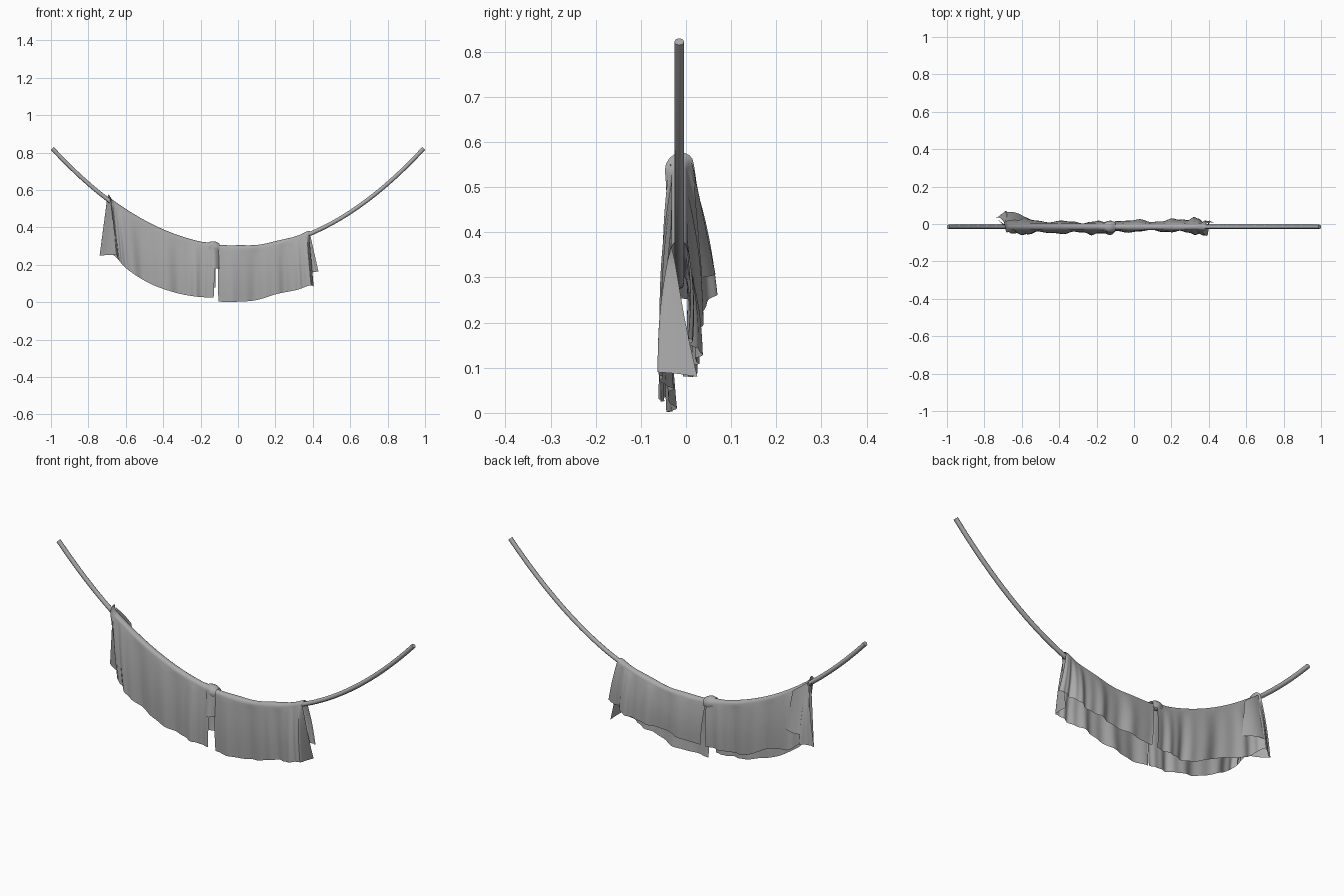
import bpy, math
from mathutils import Vector

cube = bpy.data.objects.get("Cube")
if cube:
    bpy.data.objects.remove(cube, do_unlink=True)

grey = bpy.data.materials.new("plain_grey")
grey.use_nodes = True
colour = (0.4, 0.4, 0.4, 1)
grey.diffuse_color = colour
grey.node_tree.nodes["Principled BSDF"].inputs["Base Color"].default_value = colour

ROPE_Y = -0.015


def rope_z(x):
    return 0.285 + 0.545 * x * x


def spline(points, u):
    """Smooth point at u (0 to 1) along a short list of tuples."""
    s = u * (len(points) - 1)
    i = min(int(s), len(points) - 2)
    t = s - i
    a, b, c, d = (points[min(max(k, 0), len(points) - 1)] for k in range(i - 1, i + 3))
    return [q + t / 2 * (r - p + t * (2 * p - 5 * q + 4 * r - e + t * (3 * (q - r) + e - p)))
            for p, q, r, e in zip(a, b, c, d)]


def surface(name, cols, rows, func):
    """Smooth sheet from a function of u and v."""
    verts = [func(i / cols, j / rows) for i in range(cols + 1) for j in range(rows + 1)]
    n = rows + 1
    faces = [(i * n + j, (i + 1) * n + j, (i + 1) * n + j + 1, i * n + j + 1)
             for i in range(cols) for j in range(rows)]
    mesh = bpy.data.meshes.new(name)
    mesh.from_pydata(verts, [], faces)
    mesh.materials.append(grey)
    obj = bpy.data.objects.new(name, mesh)
    bpy.context.collection.objects.link(obj)
    mesh.shade_smooth()
    return obj


def drape(name, front, back, folds, phase, radius):
    """Cloth over the rope; hem points are (top x, hem x, hem y, hem z)."""
    def pleat(u, side):
        w = math.tau * folds * (u + 0.06 * math.sin(5 * u + phase)) + phase + side
        edge = min(1, 8 * u, 8 * (1 - u))
        return edge * (0.7 * math.sin(w) + 0.3 * math.sin(2.3 * w + 1))

    def point(u, v):
        f, b = spline(front, u), spline(back, u)
        r = radius(u)
        if 0.42 < v < 0.58:
            k = (v - 0.42) / 0.16
            x = f[0] + (b[0] - f[0]) * k
            a = math.pi * (1 - k)
            return (x, ROPE_Y + r * math.cos(a), rope_z(x) + r * math.sin(a))
        is_front = v <= 0.42
        top, hx, hy, hz = f if is_front else b
        side = -1 if is_front else 1
        t = (0.42 - v) / 0.42 if is_front else (v - 0.58) / 0.42
        y0 = ROPE_Y + side * r
        z0 = rope_z(top)
        swell = math.sin(math.pi * t) * 0.006 * side
        y = y0 + (hy - y0) * t ** 0.8 + swell + 0.011 * pleat(u, side) * t ** 0.6
        return (top + (hx - top) * t, y, z0 + (hz - z0) * t)

    return surface(name, 96, 50, point)


def flap(name, corners, ripple):
    """Small hanging fold from top a, top b, hem a and hem b."""
    a, b, c, d = map(Vector, corners)

    def point(u, v):
        p = a.lerp(b, u).lerp(c.lerp(d, u), v)
        p.y += ripple * math.sin(math.pi * u) * (0.4 + 0.6 * v)
        return p

    return surface(name, 12, 12, point)


# Sagging rope
curve = bpy.data.curves.new("rope", "CURVE")
curve.dimensions = "3D"
curve.bevel_depth = 0.011
curve.bevel_resolution = 2
curve.use_fill_caps = True
line = curve.splines.new("POLY")
steps = 40
line.points.add(steps)
for i, p in enumerate(line.points):
    x = -0.993 + 1.986 * i / steps
    p.co = (x, ROPE_Y, rope_z(x), 1)
line.use_smooth = True
curve.materials.append(grey)
rope = bpy.data.objects.new("rope", curve)
bpy.context.collection.objects.link(rope)

# Long cloth towards the right end, its outer edge bunched
drape("long_cloth",
      [(-0.68, -0.65, -0.02, 0.255), (-0.66, -0.63, -0.05, 0.215),
       (-0.60, -0.57, -0.05, 0.16), (-0.48, -0.46, -0.045, 0.095),
       (-0.34, -0.33, -0.045, 0.05), (-0.22, -0.22, -0.05, 0.03),
       (-0.12, -0.13, -0.055, 0.025)],
      [(-0.70, -0.74, 0.035, 0.25), (-0.68, -0.68, 0.06, 0.26),
       (-0.60, -0.60, 0.03, 0.20), (-0.48, -0.47, 0.015, 0.16),
       (-0.34, -0.33, 0.005, 0.09), (-0.22, -0.22, 0.005, 0.08),
       (-0.12, -0.12, 0.015, 0.08)],
      5, 0.6, lambda u: 0.018 + 0.014 * max(0, 1 - 6 * u) + 0.008 * max(0, 8 * u - 7))

# Short cloth in the middle, its outer edge wrapped backwards
drape("short_cloth",
      [(-0.11, -0.105, -0.03, 0.003), (0, 0, -0.035, 0.003),
       (0.1, 0.1, -0.03, 0.012), (0.2, 0.21, -0.035, 0.045),
       (0.3, 0.31, -0.045, 0.065), (0.36, 0.385, -0.062, 0.09),
       (0.38, 0.405, 0.025, 0.08)],
      [(-0.11, -0.09, 0.015, 0.08), (0, 0.01, 0.015, 0.085),
       (0.1, 0.11, 0.015, 0.10), (0.2, 0.21, 0.02, 0.11),
       (0.3, 0.31, 0.03, 0.125), (0.36, 0.38, 0.015, 0.155),
       (0.385, 0.43, 0.005, 0.165)],
      4, 2.2, lambda u: 0.016 + 0.004 * math.sin(9 * u) ** 2)

# Turned-over corners
flap("outer_corner_fold", [(-0.69, 0.012, 0.555), (-0.61, 0.018, 0.495),
                           (-0.69, 0.064, 0.31), (-0.58, 0.035, 0.30)], 0.012)
flap("outer_edge_fold", [(-0.70, 0.0, 0.55), (-0.675, -0.035, 0.55),
                         (-0.74, 0.035, 0.25), (-0.65, -0.02, 0.255)], -0.008)
flap("inner_edge_fold", [(-0.145, -0.045, 0.31), (-0.105, -0.03, 0.305),
                         (-0.15, -0.05, 0.18), (-0.10, -0.04, 0.18)], -0.014)


# Gathered band where the two cloths meet
def band(u, v):
    a = math.pi * (1.15 - 1.3 * u)
    x = -0.155 + 0.055 * v
    r = 0.024 + 0.008 * math.sin(math.pi * v)
    return (x, ROPE_Y + r * math.cos(a), rope_z(x) + r * math.sin(a))


surface("gathered_band", 16, 8, band)
